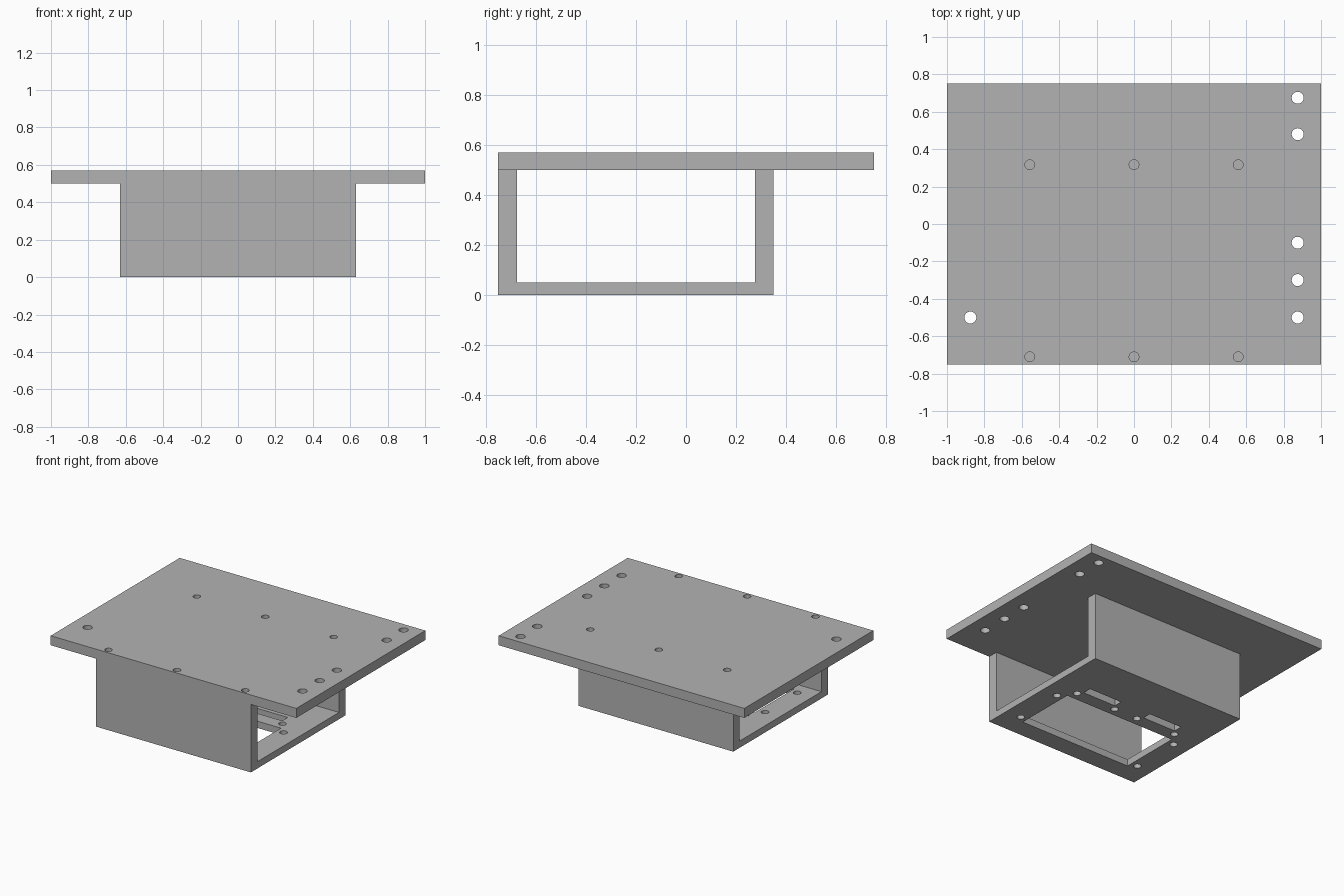
import bpy
import bmesh
from mathutils import Matrix

if "Cube" in bpy.data.objects:
    bpy.data.objects.remove(bpy.data.objects["Cube"])

grey = bpy.data.materials.new("plain grey")
grey.use_nodes = True
colour = (0.45, 0.45, 0.45, 1)
grey.diffuse_color = colour
grey.node_tree.nodes["Principled BSDF"].inputs["Base Color"].default_value = colour


def new_object(name, bm):
    bmesh.ops.recalc_face_normals(bm, faces=bm.faces)
    mesh = bpy.data.meshes.new(name)
    bm.to_mesh(mesh)
    bm.free()
    mesh.materials.append(grey)
    obj = bpy.data.objects.new(name, mesh)
    bpy.context.collection.objects.link(obj)
    return obj


def add_box(bm, x0, x1, y0, y1, z0, z1):
    size = Matrix.Diagonal((x1 - x0, y1 - y0, z1 - z0, 1))
    place = Matrix.Translation(((x0 + x1) / 2, (y0 + y1) / 2, (z0 + z1) / 2))
    bmesh.ops.create_cube(bm, size=1, matrix=place @ size)


def add_drill(bm, x, y, radius, z0, z1):
    bmesh.ops.create_cone(bm, cap_ends=True, segments=32, radius1=radius, radius2=radius,
                          depth=z1 - z0, matrix=Matrix.Translation((x, y, (z0 + z1) / 2)))


def cut(obj, cutter):
    mod = obj.modifiers.new("holes", "BOOLEAN")
    mod.operation = "DIFFERENCE"
    mod.solver = "EXACT"
    mod.object = cutter
    cutter.hide_render = True
    bpy.context.view_layer.update()
    evaluated = obj.evaluated_get(bpy.context.evaluated_depsgraph_get())
    obj.data = bpy.data.meshes.new_from_object(evaluated)
    obj.modifiers.clear()


def finish(obj):
    bpy.ops.object.select_all(action="DESELECT")
    obj.select_set(True)
    bpy.context.view_layer.objects.active = obj
    bpy.ops.object.shade_smooth_by_angle()


half_width, front, back = 0.63, -0.75, 0.35
wall, floor, plate_base, top = 0.075, 0.05, 0.5, 0.57

# Mounting plate
bm = bmesh.new()
add_box(bm, -1, 1, front, -front, plate_base, top)
plate = new_object("mounting_plate", bm)

# Open-ended channel: a U profile drawn in y and z, extruded along x
profile = [(front, 0), (back, 0), (back, plate_base), (back - wall, plate_base),
           (back - wall, floor), (front + wall, floor),
           (front + wall, plate_base), (front, plate_base)]
bm = bmesh.new()
face = bm.faces.new([bm.verts.new((-half_width, y, z)) for y, z in profile])
ext = bmesh.ops.extrude_face_region(bm, geom=[face])
bmesh.ops.translate(bm, vec=(2 * half_width, 0, 0),
                    verts=[v for v in ext["geom"] if isinstance(v, bmesh.types.BMVert)])
channel = new_object("channel_housing", bm)

# Screw holes through the plate into the walls, and wider mounting holes at the sides
bm = bmesh.new()
for x in (-0.557, 0, 0.557):
    for y in (-0.71, 0.317):
        add_drill(bm, x, y, 0.026, 0.37, 0.7)
screw_cutter = new_object("screw_hole_cutter", bm)

bm = bmesh.new()
for x, y in [(-0.875, -0.5)] + [(0.875, y) for y in (-0.5, -0.3, -0.1, 0.48, 0.675)]:
    add_drill(bm, x, y, 0.032, 0.4, 0.7)
mount_cutter = new_object("mounting_hole_cutter", bm)

# Floor openings: display window, two connector slots and their screw holes
bm = bmesh.new()
add_box(bm, -0.455, 0.455, -0.61, -0.15, -0.1, 0.15)
for side in (-1, 1):
    centre = side * 0.26
    add_box(bm, centre - 0.135, centre + 0.135, -0.05, 0.015, -0.1, 0.15)
    for offset in (-0.163, 0.163):
        add_drill(bm, centre + offset, -0.087, 0.026, -0.1, 0.15)
    for y in (-0.57, -0.195):
        add_drill(bm, side * 0.507, y, 0.026, -0.1, 0.15)
floor_cutter = new_object("floor_opening_cutter", bm)

cut(plate, screw_cutter)
cut(plate, mount_cutter)
cut(channel, screw_cutter)
cut(channel, floor_cutter)
for cutter in (screw_cutter, mount_cutter, floor_cutter):
    bpy.data.objects.remove(cutter)
for part in (plate, channel):
    finish(part)
